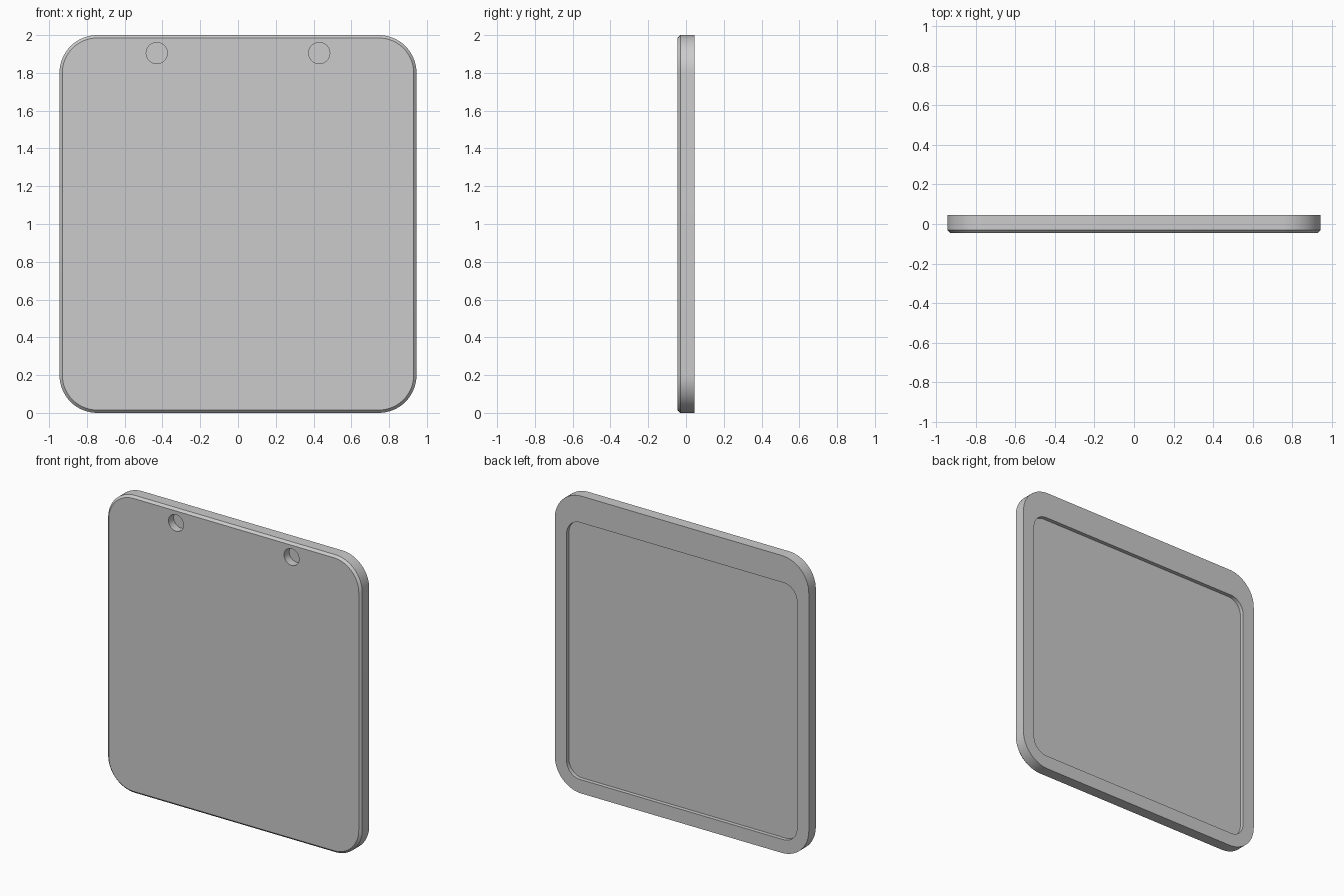
import bpy
import bmesh
from math import cos, sin, pi, radians
from mathutils import Matrix, Vector

if "Cube" in bpy.data.objects:
    bpy.data.objects.remove(bpy.data.objects["Cube"])

HALF_W, HEIGHT, HALF_T = 0.945, 2.0, 0.045
RADIUS, CHAMFER = 0.2, 0.015
HOLE_X, HOLE_Z, HOLE_R, HOLE_DEPTH = 0.43, 1.905, 0.056, 0.055

grey = bpy.data.materials.new("plain grey")
grey.use_nodes = True
colour = (0.6, 0.6, 0.6, 1)
grey.diffuse_color = colour
grey.node_tree.nodes["Principled BSDF"].inputs["Base Color"].default_value = colour


def make_object(name, bm):
    bmesh.ops.recalc_face_normals(bm, faces=bm.faces)
    mesh = bpy.data.meshes.new(name)
    bm.to_mesh(mesh)
    bm.free()
    mesh.materials.append(grey)
    obj = bpy.data.objects.new(name, mesh)
    bpy.context.collection.objects.link(obj)
    return obj


def rounded_ring(bm, half_w, low, high, radius, y, steps=16):
    """Ring of vertices around a rounded rectangle at depth y."""
    ring = []
    corners = [(1, high - radius), (-1, high - radius),
               (-1, low + radius), (1, low + radius)]
    for quarter, (side, z) in enumerate(corners):
        for i in range(steps + 1):
            a = (quarter + i / steps) * pi / 2
            x = side * (half_w - radius) + radius * cos(a)
            ring.append(bm.verts.new((x, y, z + radius * sin(a))))
    return ring


# Plate: chamfered front, straight sides, back rim and shallow back recess
bm = bmesh.new()
rings = [
    rounded_ring(bm, HALF_W - CHAMFER, CHAMFER, HEIGHT - CHAMFER,
                 RADIUS - CHAMFER, -HALF_T),
    rounded_ring(bm, HALF_W, 0, HEIGHT, RADIUS, -HALF_T + CHAMFER),
    rounded_ring(bm, HALF_W, 0, HEIGHT, RADIUS, HALF_T),
    rounded_ring(bm, 0.857, 0.092, 1.82, 0.1, HALF_T),
    rounded_ring(bm, 0.857, 0.092, 1.82, 0.1, HALF_T - 0.026),
]
for a, b in zip(rings, rings[1:]):
    for i in range(len(a)):
        j = (i + 1) % len(a)
        bm.faces.new((a[i], a[j], b[j], b[i]))
bm.faces.new(rings[0])
bm.faces.new(rings[-1])
plate = make_object("plate", bm)

# Two blind holes near the top of the front
bm = bmesh.new()
for side in (-1, 1):
    place = Matrix.Translation(Vector((side * HOLE_X, -HALF_T, HOLE_Z)))
    bmesh.ops.create_cone(bm, cap_ends=True, segments=48, radius1=HOLE_R,
                          radius2=HOLE_R, depth=2 * HOLE_DEPTH,
                          matrix=place @ Matrix.Rotation(pi / 2, 4, "X"))
cutter = make_object("hole_cutter", bm)
cutter.hide_render = True

bpy.context.view_layer.objects.active = plate
plate.select_set(True)
cut = plate.modifiers.new("front holes", "BOOLEAN")
cut.operation = "DIFFERENCE"
cut.solver = "EXACT"
cut.object = cutter
bpy.ops.object.modifier_apply(modifier=cut.name)
bpy.data.objects.remove(cutter)

bpy.ops.object.shade_smooth_by_angle(angle=radians(30))
